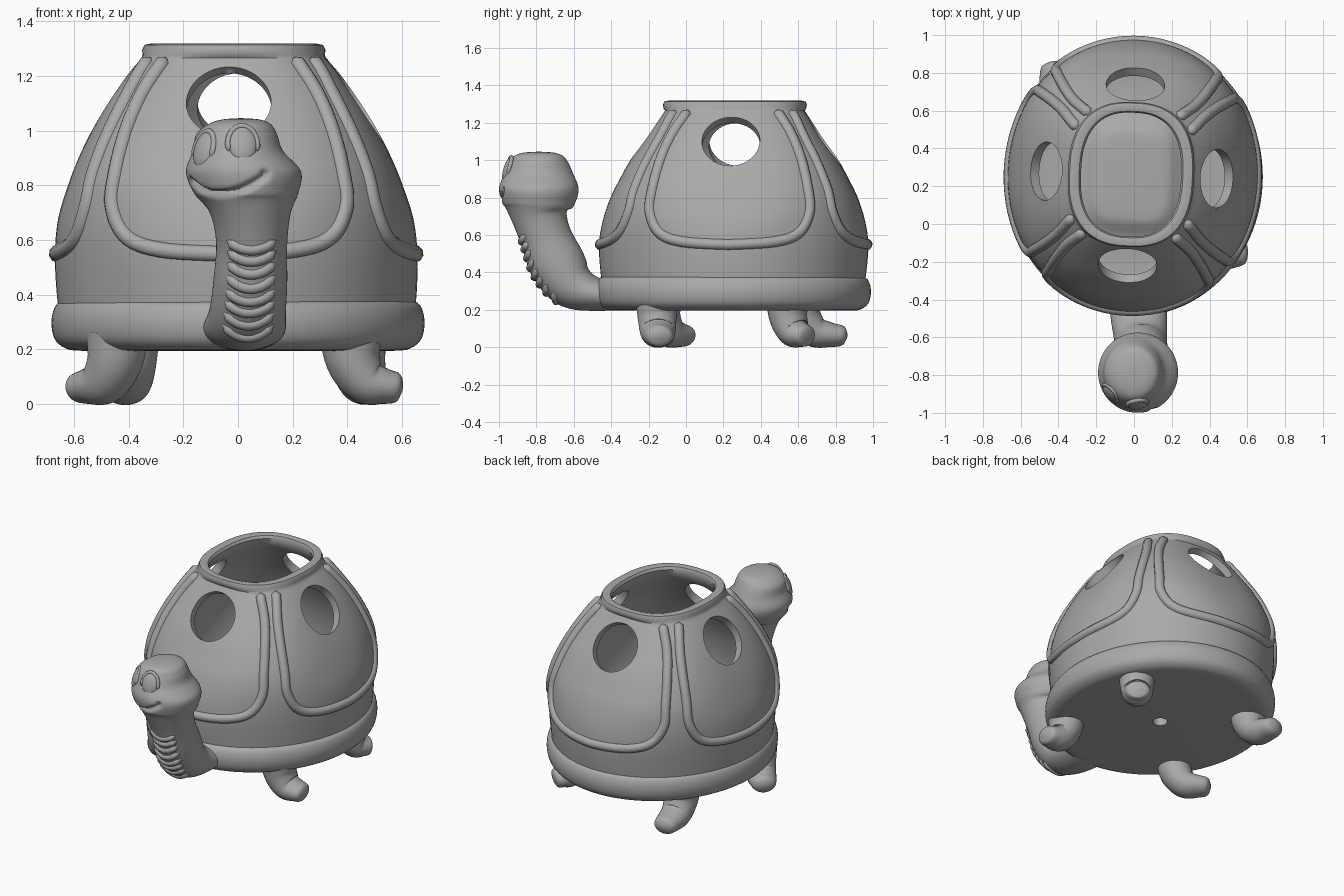
import bpy, bmesh, math
from mathutils import Vector, Matrix

if "Cube" in bpy.data.objects:
    bpy.data.objects.remove(bpy.data.objects["Cube"], do_unlink=True)

GREY = (0.4, 0.4, 0.4, 1)
clay = bpy.data.materials.new("grey clay")
clay.use_nodes = True
clay.diffuse_color = GREY
clay.node_tree.nodes["Principled BSDF"].inputs["Base Color"].default_value = GREY
CENTRE_Y = 0.25


def make(name, bm):
    bmesh.ops.recalc_face_normals(bm, faces=bm.faces)
    mesh = bpy.data.meshes.new(name)
    bm.to_mesh(mesh)
    bm.free()
    mesh.materials.append(clay)
    ob = bpy.data.objects.new(name, mesh)
    bpy.context.collection.objects.link(ob)
    return ob


def activate(ob):
    bpy.ops.object.select_all(action='DESELECT')
    ob.select_set(True)
    bpy.context.view_layer.objects.active = ob


def smooth(ob, angle=40):
    activate(ob)
    bpy.ops.object.shade_smooth_by_angle(angle=math.radians(angle))
    return ob


def cut(ob, cutter):
    cutter.hide_render = True
    mod = ob.modifiers.new("cut", 'BOOLEAN')
    mod.operation, mod.solver, mod.object = 'DIFFERENCE', 'EXACT', cutter
    activate(ob)
    bpy.ops.object.modifier_apply(modifier=mod.name)
    bpy.data.objects.remove(cutter, do_unlink=True)


def spline(pts, t):
    """Smooth curve through tuples of any length, t from 0 to 1."""
    s = min(max(t, 0), 1) * (len(pts) - 1)
    i = min(int(s), len(pts) - 2)
    f = s - i
    a, b, c, d = (pts[min(max(k, 0), len(pts) - 1)] for k in range(i - 1, i + 3))
    return [q + 0.5 * f * (r - p + f * (2*p - 5*q + 4*r - w + f * (3*(q - r) + w - p)))
            for p, q, r, w in zip(a, b, c, d)]


def loft(name, rings):
    """Skin a list of equal rings and close both ends."""
    bm = bmesh.new()
    rows = [[bm.verts.new(p) for p in ring] for ring in rings]
    n = len(rows[0])
    for lo, hi in zip(rows, rows[1:]):
        for i in range(n):
            bm.faces.new((lo[i], lo[(i+1) % n], hi[(i+1) % n], hi[i]))
    bm.faces.new(rows[0])
    bm.faces.new(rows[-1])
    return make(name, bm)


def limb_point(sections, side, t, a):
    """Point on a limb whose sections are x, y, z, side radius, depth radius."""
    x, y, z, rs, rd = spline(sections, t)
    tangent = (Vector(spline(sections, t + 0.01)[:3])
               - Vector(spline(sections, t - 0.01)[:3])).normalized()
    front = side.cross(tangent).normalized()
    return Vector((x, y, z)) + side * rs * math.sin(a) + front * rd * math.cos(a)


def limb(name, sections, side, steps, sides):
    return loft(name, [[limb_point(sections, side, j / steps, math.tau * i / sides)
                        for i in range(sides)] for j in range(steps + 1)])


def tube(name, path, radius, sides=10):
    """Round bead along a path, tapering at both ends."""
    rings, last = [], len(path) - 1
    u = (path[1] - path[0]).orthogonal()
    for i, p in enumerate(path):
        d = (path[min(i + 1, last)] - path[max(i - 1, 0)]).normalized()
        u = (u - d * u.dot(d)).normalized()
        v = d.cross(u)
        r = radius * (0.35 if i in (0, last) else 1)
        rings.append([p + r * (u * math.cos(k) + v * math.sin(k))
                      for k in (math.tau * j / sides for j in range(sides))])
    return loft(name, rings)


def oval(hx, hy, n, z, sides=96):
    """Rounded-square ring of the shell."""
    ring = []
    for i in range(sides):
        c, s = math.cos(math.tau * i / sides), math.sin(math.tau * i / sides)
        ring.append(Vector((hx * math.copysign(abs(c) ** (2 / n), c),
                            CENTRE_Y + hy * math.copysign(abs(s) ** (2 / n), s), z)))
    return ring


# Shell: outer wall sections as half width, half depth, squareness, height
OUTER = [(.65, .70, 2, .32), (.66, .715, 2, .44), (.662, .72, 2.05, .56),
         (.648, .70, 2.2, .68), (.61, .66, 2.45, .8), (.57, .61, 2.6, .9),
         (.52, .555, 2.7, 1.0), (.462, .485, 2.8, 1.1), (.39, .415, 2.9, 1.2),
         (.335, .372, 2.8, 1.265)]


def wall(z):
    lo, hi = 0, 1
    for _ in range(24):
        mid = (lo + hi) / 2
        lo, hi = (mid, hi) if spline(OUTER, mid)[3] < z else (lo, mid)
    return spline(OUTER, lo)


RIM = [(.332, .38, 2.6, 1.275), (.334, .384, 2.5, 1.295), (.325, .378, 2.5, 1.313),
       (.30, .355, 2.5, 1.318), (.275, .335, 2.5, 1.312), (.265, .328, 2.5, 1.295)]
# Hollow inside, ending in a low raised platform on the floor
INNER = [(.28, .335, 2.6, 1.25), (.40, .43, 2.7, 1.1), (.46, .495, 2.7, 1.0),
         (.55, .60, 2.4, .8), (.595, .65, 2.1, .6), (.59, .645, 2, .44), (.5, .55, 2.2, .395),
         (.3, .35, 3, .40), (.2, .25, 4, .45), (.15, .2, 4, .46)]
sections = [spline(OUTER, i / 36) for i in range(37)] + RIM + \
           [spline(INNER, i / 36) for i in range(37)]
shell = loft("shell", [oval(*s) for s in sections])

# Four round windows, cut square to the sloping wall
for k in range(4):
    turn = Matrix.Rotation(k * math.pi / 2, 3, 'Z')
    hx, hy, n, z = wall(1.105)
    reach = hx if k % 2 else hy
    axis = turn @ Vector((0, -.81, .59))
    pos = turn @ Vector((0, -reach, 0)) + Vector((0, CENTRE_Y, z))
    bm = bmesh.new()
    bmesh.ops.create_cone(bm, cap_ends=True, segments=48, radius1=.155, radius2=.155, depth=.34,
                          matrix=Matrix.Translation(pos)
                          @ axis.to_track_quat('Z', 'Y').to_matrix().to_4x4())
    cut(shell, make("window_cutter", bm))
smooth(shell)

# Raised bead around each of the four shell plates
EDGE = [(.235, 1.262), (.315, 1.14), (.375, 1.0), (.415, .84), (.425, .72),
        (.37, .61), (.24, .563), (0, .548)]
half = [spline(EDGE, i / 40) for i in range(41)]
outline = half + [(-a, z) for a, z in reversed(half[:-1])]
beads = []
for k, plate in enumerate(("front", "left", "back", "right")):
    path = []
    for a, z in outline:
        hx, hy, n, z = wall(z)
        across, out = (hy, hx) if k % 2 else (hx, hy)
        depth = out * (1 - min(abs(a) / across, 1) ** n) ** (1 / n) - .008
        p = Matrix.Rotation(k * math.pi / 2, 3, 'Z') @ Vector((a, -depth, 0))
        path.append(p + Vector((0, CENTRE_Y, z)))
    beads.append(smooth(tube(plate + "_plate_bead", path, .03), 60))

# Shell and beads sit slightly turned and leaning on the body
lean = Matrix.Identity(4)
lean[0][2], lean[1][2] = -.012, .009
twist = lean @ Matrix.Translation((0, CENTRE_Y, 0)) \
    @ Matrix.Rotation(math.radians(-2.5), 4, 'Z') @ Matrix.Translation((0, -CENTRE_Y, 0))
for ob in [shell] + beads:
    ob.data.transform(twist)

# Body: thick rounded disc with a small socket underneath
BODY = [(.56, .62, 2, .195), (.62, .68, 2, .2), (.665, .722, 2, .23), (.681, .738, 2, .28),
        (.678, .735, 2, .33), (.66, .715, 2, .368), (.62, .67, 2, .382)]
body = loft("body", [oval(*spline(BODY, i / 20)) for i in range(21)])
bm = bmesh.new()
bmesh.ops.create_cone(bm, cap_ends=True, segments=24, radius1=.045, radius2=.045, depth=.2,
                      matrix=Matrix.Translation((0, CENTRE_Y, .2)))
cut(body, make("socket_cutter", bm))
smooth(body)

# Neck and head in one sweep
X = Vector((1, 0, 0))
NECK = [(.02, -.30, .285, .15, .08), (.025, -.48, .283, .15, .09), (.035, -.61, .335, .14, .13),
        (.045, -.69, .45, .135, .15), (.05, -.75, .59, .13, .138), (.045, -.783, .70, .148, .15),
        (.03, -.787, .77, .19, .195), (.02, -.787, .85, .21, .212), (.0, -.787, .925, .165, .185),
        (-.005, -.787, .985, .148, .158), (.005, -.787, 1.023, .115, .13),
        (.01, -.787, 1.04, .07, .08), (.01, -.787, 1.045, .01, .01)]
head = limb("neck_and_head", NECK, X, 160, 120)


def on_head(t, degrees):
    return limb_point(NECK, X, t, math.radians(degrees))


# Smiling mouth pressed into the head
SMILE = [(.545, -72), (.508, -52), (.5, -30), (.515, -5), (.555, 18), (.575, 22)]
smile = [on_head(*spline(SMILE, i / 40)) for i in range(41)]
pressed = []
for v in head.data.vertices:
    gap = min((v.co - p).length for p in smile)
    pressed.append(v.co - v.normal * .025 * math.exp(-(gap / .014) ** 2))
for v, co in zip(head.data.vertices, pressed):
    v.co = co
smooth(head, 60)

# Oval eyes, each with a raised lid ring
for name, t, turn in (("right", .675, -52), ("left", .70, 8)):
    p = on_head(t, turn)
    normal = Vector((math.sin(math.radians(turn)), -math.cos(math.radians(turn)), .3)).normalized()
    p -= normal * .006
    frame = Matrix.Translation(p) @ normal.to_track_quat('Z', 'Y').to_matrix().to_4x4()
    bm = bmesh.new()
    bmesh.ops.create_uvsphere(bm, u_segments=28, v_segments=14, radius=1,
                              matrix=frame @ Matrix.Diagonal((.052, .068, .022, 1)))
    smooth(make(name + "_eye", bm), 60)
    arc = [math.radians(a) for a in range(-20, 201, 10)]
    smooth(tube(name + "_eyelid", [frame @ Vector((.054*math.cos(a), .07*math.sin(a), 0))
                                   for a in arc], .011), 60)

# Sagging ribs down the throat, half sunk into the skin
for k in range(8):
    t = .17 + k * .025
    path = [on_head(t + .016 * (a / 40) ** 2, a) for a in range(-40, 41, 8)]
    inward = (Vector(spline(NECK, t)[:3]) - path[5]).normalized() * .008
    smooth(tube(f"throat_rib_{k + 1}", [p + inward for p in path], .021), 60)

# Legs: hip x and y, then foot x and y
LEGS = {"front_left": (.41, -.155, .555, -.145), "front_right": (-.44, -.14, -.56, -.02),
        "back_left": (.43, .54, .50, .63), "back_right": (-.40, .61, -.42, .80)}
for name, (hx, hy, fx, fy) in LEGS.items():
    out = Vector((fx - hx, fy - hy, 0)).normalized()
    side = Vector((-out.y, out.x, 0))
    hip, toe = Vector((hx, hy, 0)), Vector((fx, fy, 0))
    rows = []
    for f, z, r, d in ((0, .26, .115, .115), (.08, .16, .105, .10), (.4, .085, .095, .085),
                       (.85, .066, .084, .066), (1.2, .062, .066, .052), (1.32, .06, .02, .015)):
        p = hip.lerp(toe, f)
        rows.append((p.x, p.y, z, r, d))
    smooth(limb(name + "_leg", rows, side, 30, 28), 60)
